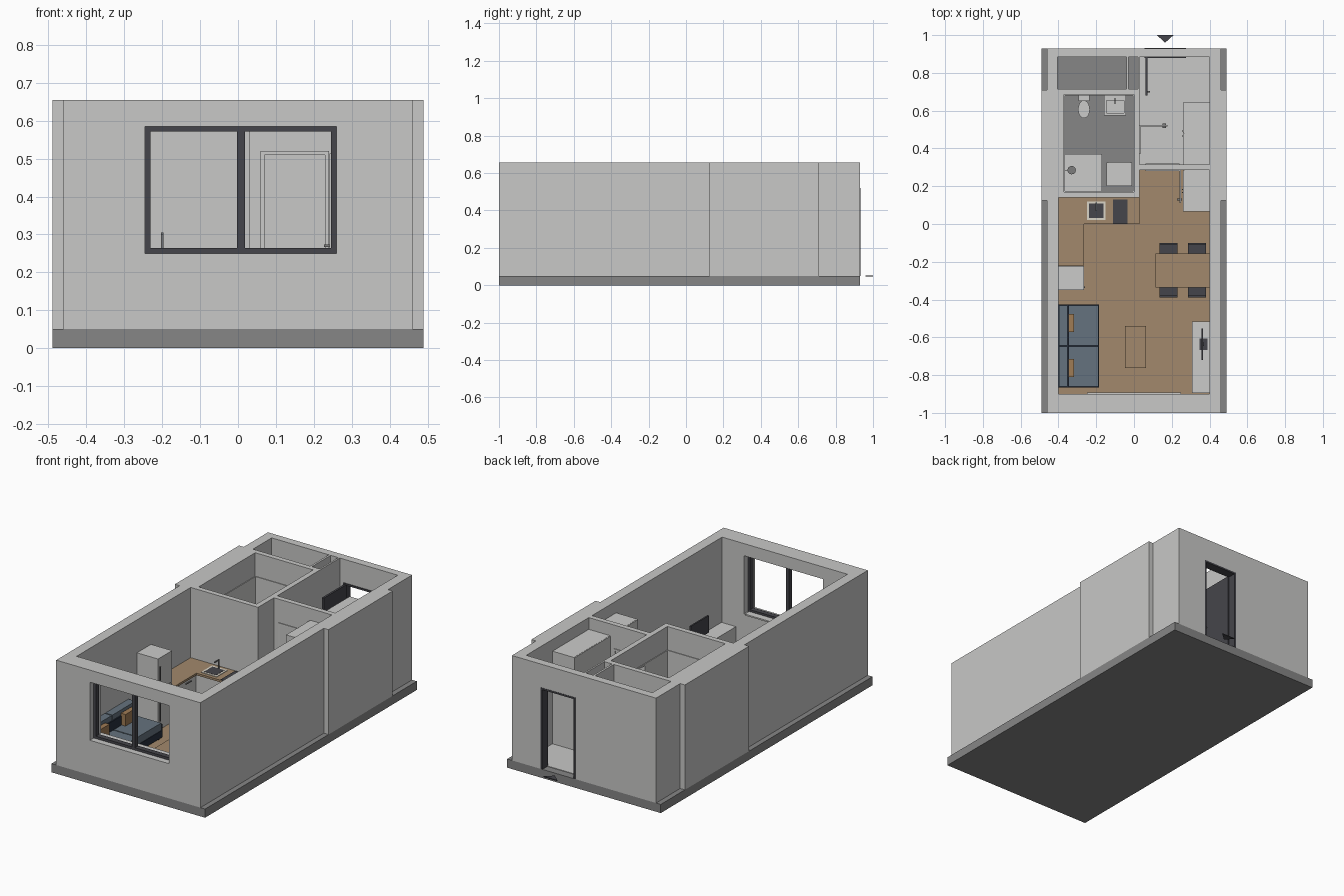
import bpy, bmesh
from mathutils import Matrix, Vector

default_cube = bpy.data.objects.get("Cube")
if default_cube:
    bpy.data.objects.remove(default_cube, do_unlink=True)


def material(name, red, green, blue):
    mat = bpy.data.materials.new(name)
    mat.use_nodes = True
    mat.diffuse_color = (red, green, blue, 1)
    shader = mat.node_tree.nodes["Principled BSDF"]
    shader.inputs["Base Color"].default_value = mat.diffuse_color
    return mat


plaster = material("wall_white", .58, .58, .57)
concrete = material("slab_grey", .24, .24, .24)
oak = material("oak", .36, .25, .15)
charcoal = material("charcoal", .06, .06, .07)
blue_cloth = material("sofa_blue", .13, .17, .21)
navy = material("sofa_trim", .02, .03, .05)
white = material("furniture_white", .6, .6, .59)
tan = material("cushion_tan", .35, .2, .09)
metal = material("metal_grey", .2, .2, .2)
cream = material("sink_cream", .7, .66, .57)


def finish(name, bm, mat):
    bmesh.ops.recalc_face_normals(bm, faces=bm.faces)
    mesh = bpy.data.meshes.new(name)
    bm.to_mesh(mesh)
    bm.free()
    mesh.materials.append(mat)
    obj = bpy.data.objects.new(name, mesh)
    bpy.context.collection.objects.link(obj)
    return obj


def span(start, length):
    """Range from a start along a signed length."""
    return tuple(sorted((start, start + length)))


def around(centre, width):
    return span(centre - width / 2, width)


def inset(limits, amount):
    return limits[0] + amount, limits[1] - amount


def box(name, mat, *limits):
    """Box from its x, y and z ranges."""
    bm = bmesh.new()
    middle = Vector([(low + high) / 2 for low, high in limits])
    size = [high - low for low, high in limits]
    bmesh.ops.create_cube(bm, size=1, matrix=Matrix.Translation(middle) @ Matrix.Diagonal(size).to_4x4())
    return finish(name, bm, mat)


def disc(name, mat, centre, radii, z, taper=1, segments=24):
    bm = bmesh.new()
    place = Matrix.Translation((*centre, sum(z) / 2)) @ Matrix.Diagonal((*radii, 1, 1))
    bmesh.ops.create_cone(bm, cap_ends=True, segments=segments, radius1=taper, radius2=1,
                          depth=z[1] - z[0], matrix=place)
    obj = finish(name, bm, mat)
    bpy.ops.object.select_all(action='DESELECT')
    obj.select_set(True)
    bpy.context.view_layer.objects.active = obj
    bpy.ops.object.shade_smooth_by_angle()


def combine(operation, target, *limits):
    """Join or subtract a box, then discard it."""
    tool = box("wall_cutter", plaster, *limits)
    tool.hide_render = True
    modifier = target.modifiers.new("wall_shape", 'BOOLEAN')
    modifier.operation, modifier.object, modifier.solver = operation, tool, 'EXACT'
    bpy.context.view_layer.objects.active = target
    bpy.ops.object.modifier_apply(modifier=modifier.name)
    bpy.data.objects.remove(tool, do_unlink=True)


def frame(name, mat, across, z, depth, width, axis="x", sill=False):
    """Surround of an opening in a wall that runs along the axis."""
    parts = [(span(across[0], width), z), (span(across[1], -width), z), (across, span(z[1], -width))]
    if sill:
        parts.append((across, span(z[0], width)))
    for along, height in parts:
        x, y = (along, depth) if axis == "x" else (depth, along)
        box(name, mat, x, y, height)


def legs(name, mat, x, y, z, width):
    for leg_x in (span(x[0], width), span(x[1], -width)):
        for leg_y in (span(y[0], width), span(y[1], -width)):
            box(name, mat, leg_x, leg_y, z)


def table(name, x, y, top, thick=.012):
    box(name + "_top", oak, x, y, (top - thick, top))
    legs(name + "_leg", oak, inset(x, thick / 2), inset(y, thick / 2), (floor, top - thick), thick)


# Main levels and room limits
floor, wall_top, door_head = .05, .655, .52
full = (floor, wall_top)
doorway = (floor, door_head)
finish_layer = span(floor, .003)
cutting = (0, 1)
east, west, south, north = .4, -.4, -.9, .885
width = (west, east)
hall_x, hall_y = (.03, east), (.315, north)
living_y, kitchen_y = (south, .14), (.1, .285)
bath_x, bath_y = (-.37, 0), (.17, .685)
store_y = (.715, north)
window_x, window_z = (-.245, .26), (.25, .585)
entry_x, passage_x = (.055, .275), (.065, .235)
bath_door_y = (.375, .52)

# Base slab and entrance marker
box("base_slab", concrete, (-.49, .49), (-1, .93), (0, floor))
bm = bmesh.new()
bmesh.ops.create_cone(bm, cap_ends=True, segments=3, radius1=1, radius2=1, depth=.005,
                      matrix=Matrix.Translation((.165, .987, floor)) @ Matrix.Diagonal((.052, -.027, 1, 1)))
finish("entrance_arrow", bm, charcoal)

# Walls with side bulges, hollowed by rooms and openings
walls = box("walls", plaster, (-.46, .46), (-1, .93), full)
combine('UNION', walls, (-.49, .49), (.125, .71), full)
for opening in (
    (width, living_y, cutting), (hall_x, kitchen_y, cutting), (hall_x, hall_y, cutting),
    (bath_x, bath_y, cutting), ((-.405, -.04), store_y, cutting), ((-.028, .02), store_y, cutting),
    (window_x, span(south, -1), window_z), (entry_x, span(north, 1), (0, door_head)),
    (passage_x, (kitchen_y[1], hall_y[0]), (0, door_head)),
    ((bath_x[1], hall_x[0]), bath_door_y, (0, door_head)),
):
    combine('DIFFERENCE', walls, *opening)

# Floors
box("living_floor", oak, width, living_y, finish_layer)
box("kitchen_floor", oak, hall_x, (living_y[1], kitchen_y[1]), finish_layer)
box("hall_floor", plaster, hall_x, hall_y, finish_layer)
box("passage_floor", plaster, passage_x, (kitchen_y[1], hall_y[0]), finish_layer)

# Window
window_depth = around(-.95, .03)
frame("window_frame", charcoal, window_x, window_z, window_depth, .014, sill=True)
box("window_mullion", charcoal, around(.008, .02), window_depth, inset(window_z, .01))
box("window_sill", white, (-.25, .25), (-.932, -.893), around(window_z[0], .008))

# Doors with frames and handles
leaf = inset(doorway, .007)
handle_z = around(.27, .006)
frame("entry_frame", charcoal, entry_x, doorway, (.88, .932), .01)
frame("kitchen_door_frame", white, inset(passage_x, -.005), doorway,
      inset((kitchen_y[1], hall_y[0]), -.004), .01)
frame("bathroom_door_frame", white, inset(bath_door_y, -.005), doorway,
      inset((bath_x[1], hall_x[0]), -.004), .01, "y")
box("entry_door", charcoal, span(.06, .012), span(north, -.205), leaf)
box("bathroom_door", white, span(hall_x[0], .148), around(.52, .008), leaf)
box("kitchen_door", white, around(.246, .008), span(kitchen_y[1], -.175), leaf)
box("entry_handle", metal, span(.072, .014), around(.7, .008), handle_z)
box("bathroom_handle", metal, around(.16, .02), around(.52, .026), handle_z)
box("kitchen_handle", metal, around(.24, .026), around(.13, .01), handle_z)


def wardrobe(name, y):
    """Tall unit on the east wall with a pair of doors."""
    front, middle, gap = .264, sum(y) / 2, .001
    box(name, white, (front, east), y, (floor, .587))
    for edge in y:
        panel = inset(tuple(sorted((edge, middle))), gap)
        box(name + "_door", white, span(front, -.004), panel, inset((floor, .587), gap))
        pull = middle + (edge - middle) * .08
        box(name + "_handle", metal, span(front, -.009), around(pull, .005), around(.3, .08))


wardrobe("hall_wardrobe", (hall_y[0], .645))
wardrobe("kitchen_wardrobe", (.065, kitchen_y[1]))

# Kitchen units, worktop, sink and cooker
work_z = (.238, .25)
worktop = work_z[1]
side_y, back_y = (-.22, living_y[1]), (0, living_y[1])
box("side_cabinet", white, span(west, .125), side_y, (floor, work_z[0]))
box("back_cabinet", white, (west, .028), (.01, back_y[1]), (floor, work_z[0]))
box("side_worktop", oak, span(west, .135), (side_y[0], 0), work_z)
box("back_worktop", oak, (west, hall_x[0]), back_y, work_z)
for y in (-.16, -.06):
    box("cabinet_handle", metal, span(west, .13), around(y, .05), around(.217, .005))
sink_x = around(-.2, .1)
box("sink_rim", cream, sink_x, around(.07, .1), span(worktop, .003))
box("sink_bowl", charcoal, inset(sink_x, .012), around(.07, .076), span(worktop, .004))


def faucet(name, x, y, base, height, reach):
    thick = .006
    box(name + "_post", metal, around(x, thick), around(y, thick), span(base, height))
    box(name + "_spout", metal, around(x, thick), span(y, -reach), span(base + height, -thick))


faucet("sink_faucet", -.2, .11, worktop, .055, .04)
cooker_x = around(-.073, .075)
box("cooktop", charcoal, cooker_x, (0, .13), span(worktop, .005))
box("oven_front", charcoal, cooker_x, span(.01, -.006), (.09, .23))

# Fridge
fridge_y = (-.35, -.222)
fridge_front = west + .13
box("fridge", white, (west, fridge_front), fridge_y, (floor, .465))
for door in ((floor, .28), (.285, .465)):
    box("fridge_door", white, span(fridge_front, .005), fridge_y, door)
    box("fridge_handle", metal, span(fridge_front, .01), around(-.335, .006), inset(door, .05))

# Dining table and tucked chairs
dining_y = (-.335, -.155)
table("dining_table", (.115, east), dining_y, .225)
for centre in (.183, .333):
    for edge, outward in zip(dining_y, (-1, 1)):
        x = around(centre, .095)
        back = edge + outward * .055
        y = span(back, -outward * .095)
        box("chair_seat", charcoal, x, y, (.145, .157))
        box("chair_back", charcoal, x, span(back, -outward * .012), (.15, .222))
        legs("chair_leg", charcoal, x, y, (floor, .15), .009)

# Sofa
sofa_x, sofa_y = span(west, .215), (-.865, -.425)
seat_top = .148
box("sofa_base", navy, sofa_x, sofa_y, (.065, .105))
box("sofa_back_frame", navy, span(west, .055), sofa_y, (.1, .2))
legs("sofa_foot", navy, inset(sofa_x, .01), inset(sofa_y, .01), (floor, .065), .012)
for end, inward in zip(sofa_y, (1, -1)):
    cushion_y = span(end + inward * .006, inward * .211)
    box("sofa_trim", navy, sofa_x, span(end, inward * .005), (.1, .14))
    box("sofa_seat", blue_cloth, (west + .057, sofa_x[1] - .003), cushion_y, (.105, seat_top))
    box("sofa_back", blue_cloth, span(west + .003, .045), cushion_y, (.12, .23))
for centre in (-.763, -.523):
    box("sofa_pillow", tan, around(-.333, .029), around(centre, .095), span(seat_top, .067))

table("coffee_table", around(.008, .112), around(-.651, .222), .14)

# Television on a low cabinet
cabinet_top, screen_y = .165, -.637
box("media_cabinet", white, span(east, -.092), span(south + .005, .38), (floor, cabinet_top))
box("television", charcoal, around(.362, .009), around(screen_y, .165), (.185, .283))
box("television_foot", charcoal, around(.367, .043), around(screen_y, .06), span(cabinet_top, .004))
box("television_neck", charcoal, around(.366, .008), around(screen_y, .02), span(cabinet_top, .04))

# Bathroom tile lining, left open at the door
tile = .004
box("west_tiles", white, span(bath_x[0], tile), bath_y, doorway)
for edge, inward in zip(bath_y, (tile, -tile)):
    box("end_tiles", white, bath_x, span(edge, inward), doorway)
for y in ((bath_y[0], bath_door_y[0]), (bath_door_y[1], bath_y[1])):
    box("east_tiles", white, span(bath_x[1], -tile), y, doorway)

# Shower and washing machine
box("shower_tray", white, span(bath_x[0], .2), span(bath_y[0], .2), (floor, .065))
shower_y, shower_top = .285, .48
disc("shower_head", metal, (-.33, shower_y), (.022, .022), span(shower_top, -.005))
box("shower_arm", metal, span(bath_x[0], .04), around(shower_y, tile), span(shower_top, tile))
box("shower_pipe", metal, span(bath_x[0], .008), around(shower_y, tile), (.2, shower_top))
washer_x = around(-.078, .133)
box("washing_machine", white, washer_x, (.2, .325), (floor, .245))
box("washer_panel", metal, inset(washer_x, .01), span(.325, .003), around(.23, .018))

# Toilet and basin
toilet = (-.265, .607)
box("toilet_tank", white, around(toilet[0], .06), span(bath_y[1], -.035), (floor, .22))
disc("toilet_bowl", white, toilet, (.03, .046), (floor, .145), taper=.65)
disc("toilet_lid", white, toilet, (.031, .047), (.147, .155))
basin_x, basin_y, basin_z = around(-.1, .116), span(bath_y[1], -.11), (.215, .235)
box("vanity", white, basin_x, basin_y, (floor, basin_z[0]))
for edge, inward in zip(basin_x, (.012, -.012)):
    box("basin_side", white, span(edge, inward), basin_y, basin_z)
for edge, inward in zip(basin_y, (.012, -.03)):
    box("basin_edge", white, basin_x, span(edge, inward), basin_z)
faucet("basin_faucet", -.1, .665, basin_z[1], .04, .03)
